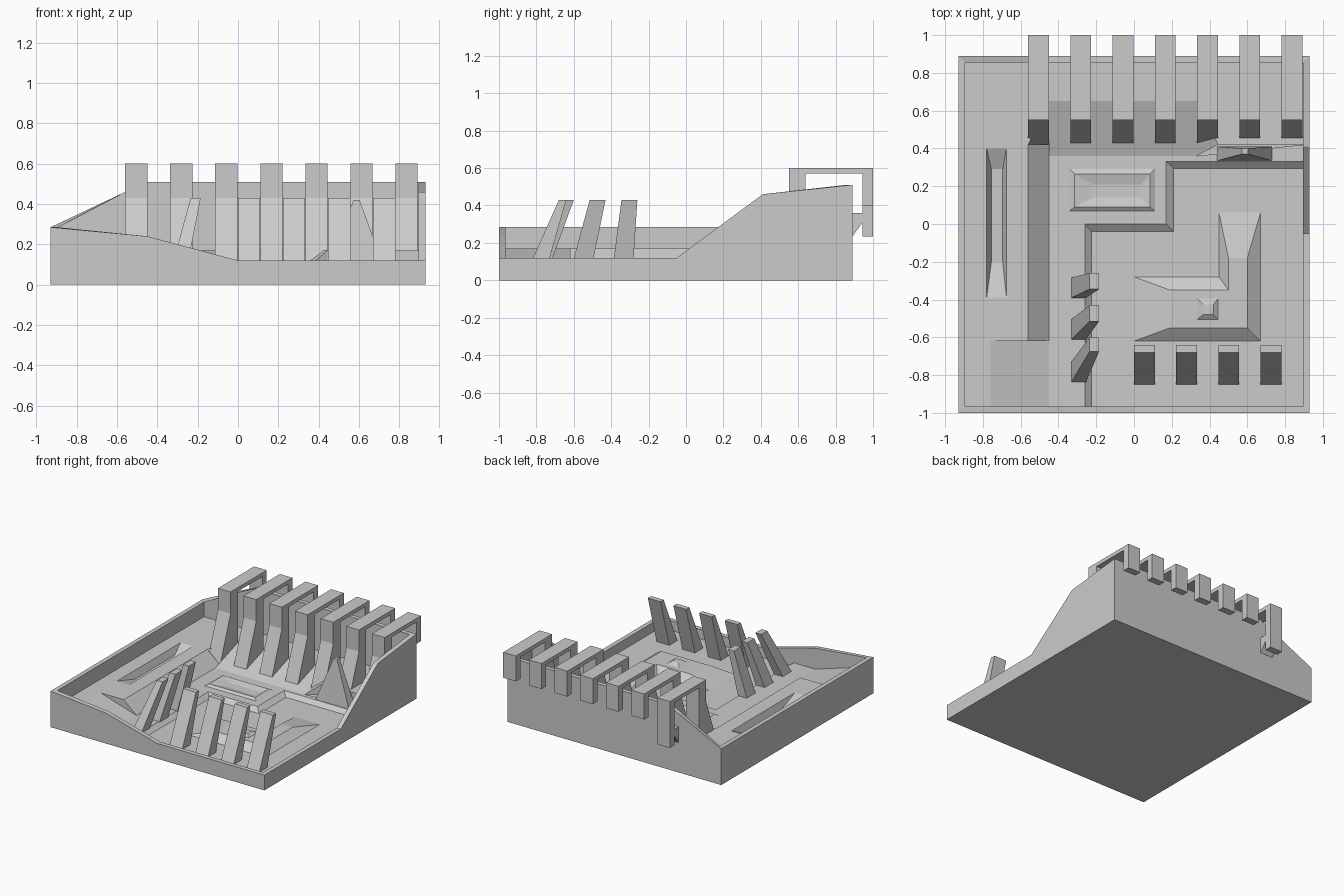
import bpy, bmesh

if "Cube" in bpy.data.objects:
    bpy.data.objects.remove(bpy.data.objects["Cube"])

LEDGE, MID, LOW = 0.17, 0.075, 0.045   # terrain levels


def build(name, faces):
    """Flat-faced object from polygons given as lists of 3D points."""
    bm = bmesh.new()
    for f in faces:
        bm.faces.new([bm.verts.new(p) for p in f])
    bmesh.ops.remove_doubles(bm, verts=bm.verts, dist=0.0005)
    bmesh.ops.recalc_face_normals(bm, faces=bm.faces)
    me = bpy.data.meshes.new(name)
    bm.to_mesh(me)
    bm.free()
    ob = bpy.data.objects.new(name, me)
    bpy.context.collection.objects.link(ob)
    return ob


def band(a, b, closed=True):
    """Quads joining two point lists of equal length."""
    n = len(a)
    return [[a[i], a[(i + 1) % n], b[(i + 1) % n], b[i]]
            for i in range(n if closed else n - 1)]


def at(points, z):
    return [(x, y, z) for x, y in points]


def rect(x0, x1, y0, y1, z):
    return [(x0, y0, z), (x1, y0, z), (x1, y1, z), (x0, y1, z)]


def solid(name, low, high):
    return build(name, band(low, high) + [low, high])


def extrude_x(name, profile, x0, x1):
    return solid(name, [(x0, y, z) for y, z in profile],
                 [(x1, y, z) for y, z in profile])


# outer casing with a rim that follows the terrain
X, Y0, Y1, T = 0.93, -1.0, 0.89, 0.035
outer = [(-X, Y0, .285), (-.45, Y0, .24), (0, Y0, .12), (X, Y0, .12), (X, -.05, .12),
         (X, .41, .46), (X, Y1, .51), (-.45, Y1, .51), (-.56, Y1, .46), (-X, Y1, .285)]
inner = [(max(-X + T, min(X - T, x)), max(Y0 + T, min(Y1 - T, y)), z) for x, y, z in outer]
bottom = [(x, y, 0) for x, y, z in outer]
inner_low = [(x, y, LOW) for x, y, z in inner]
build("casing", band(bottom, outer) + band(outer, inner) + band(inner, inner_low) + [bottom])

XL, XR, YF, YB = -X + T, X - T, Y0 + T, Y1 - T

# left ledge with a long groove
hole = rect(-.78, -.675, -.39, .40, LEDGE)
groove = rect(-.755, -.695, -.20, .29, LEDGE - .05)
build("left_ledge", band(rect(XL, -.56, -.62, YB, LEDGE), hole) + band(hole, groove)
      + [groove, rect(XL, -.76, YF, -.62, LEDGE)])
# slope and ramp from the ledge to the middle floor
build("ledge_slope", [
    [(-.56, -.62, LEDGE), (-.56, .42, LEDGE), (-.45, .42, MID), (-.45, -.62, MID)],
    [(-.76, YF, LEDGE), (-.45, YF, MID), (-.45, -.62, MID), (-.76, -.62, LEDGE)],
    [(-.76, -.62, LEDGE), (-.56, -.62, LEDGE), (-.45, -.62, MID)]])

# middle floor, step and lower floor
edge = [(-.26, YF), (-.26, 0), (.17, 0), (.17, .33), (XR, .33)]
foot = [(-.225, YF), (-.225, -.04), (.21, -.04), (.21, .295), (XR, .295)]
build("stepped_floor", [at(edge + [(XR, .42), (.33, .36), (-.45, .36), (-.45, YF)], MID),
                        at(foot + [(XR, YF)], LOW)]
      + band(at(edge, MID), at(foot, LOW), False))

# rear floor with a gentle ramp and an upright front on the right
build("rear_floor", [
    at([(-.56, YB), (-.56, .42), (-.45, .65), (.33, .65), (.445, .42), (XR, .42), (XR, YB)], LEDGE),
    [(-.45, .36, MID), (.33, .36, MID), (.33, .65, LEDGE), (-.45, .65, LEDGE)],
    [(.33, .36, MID), (.445, .42, LEDGE), (.33, .65, LEDGE)],
    [(.33, .36, MID), (.445, .42, MID), (.445, .42, LEDGE)],
    [(.445, .42, MID), (XR, .42, MID), (XR, .42, LEDGE), (.445, .42, LEDGE)]])

# low rectangular ring on the middle floor
ring = rect(-.315, .085, .09, .265, MID + .014)
build("ring_mound", band(rect(-.34, .11, .07, .29, MID), ring)
      + band(ring, rect(-.22, .04, .14, .21, MID + .001)))

# L-shaped raised block with ramped ends, and a small bump on it
solid("l_block",
      at([(0, -.28), (.45, -.28), (.45, .06), (.67, .06), (.67, -.62), (0, -.62)], LOW),
      at([(.19, -.35), (.5, -.35), (.5, -.18), (.6, -.18), (.6, -.55), (.19, -.55)], LOW + .05))
solid("small_bump", rect(.335, .445, -.505, -.395, LOW + .05),
      rect(.365, .42, -.48, -.425, LOW + .068))

# seven hooked ribs along the back
step = 0.2235
for i in range(7):
    x = -.56 + step * i
    end = .235 if i == 0 else .40
    extrude_x(f"rib_{i + 1}", [(.42, MID), (.55, .43), (.55, .60), (1, .60), (1, end),
                               (.945, end), (.945, .57), (.64, .57), (.64, MID)], x, x + .11)
# catch on the first rib
extrude_x("rib_catch", [(.945, .36), (.89, .36), (.89, .235), (.945, .31)], -.56, -.45)

# tapered buttress at the right of the step
solid("buttress", rect(.44, .73, .335, .41, MID), rect(.573, .603, .37, .40, .42))

# four leaning front pillars
for i in range(4):
    x = step * i
    extrude_x(f"front_pillar_{i + 1}", [(-.85, LOW), (-.75, LOW), (-.64, .43), (-.68, .43)],
              x, x + .11)

# three leaning side pillars
for i, (b0, b1, t0, t1) in enumerate([(-.395, -.285, -.345, -.26), (-.62, -.51, -.515, -.43),
                                      (-.85, -.74, -.675, -.60)]):
    solid(f"side_pillar_{i + 1}", rect(-.34, -.26, b0, b1, LOW), rect(-.235, -.185, t0, t1, .43))
